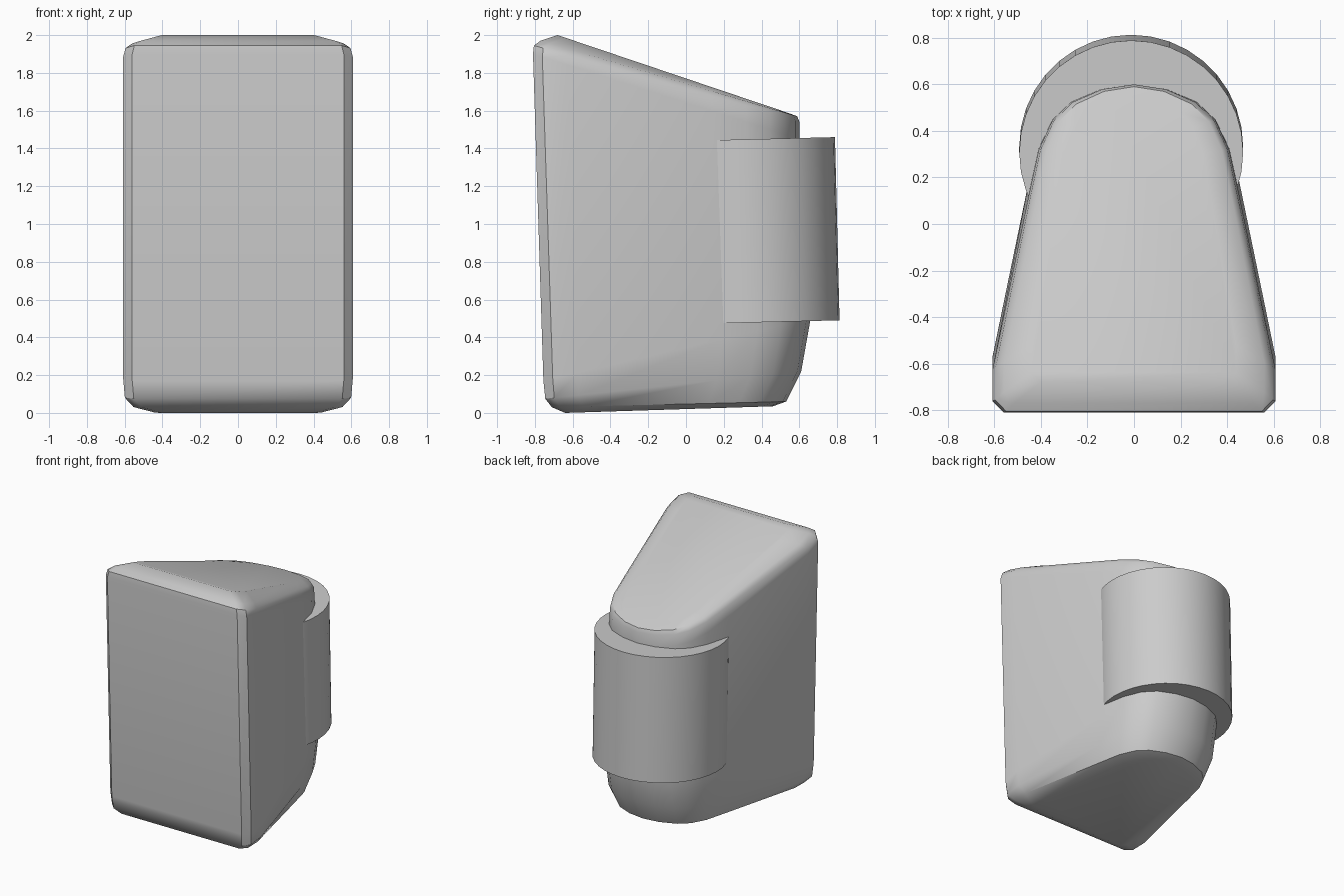
import bpy
import bmesh
import math

cube = bpy.data.objects.get("Cube")
if cube:
    bpy.data.objects.remove(cube, do_unlink=True)

grey = bpy.data.materials.new("plain_grey")
grey.use_nodes = True
colour = (0.6, 0.6, 0.6, 1)
grey.diffuse_color = colour
grey.node_tree.nodes["Principled BSDF"].inputs["Base Color"].default_value = colour


def finish(obj, angle):
    obj.data.materials.append(grey)
    bpy.ops.object.select_all(action="DESELECT")
    obj.select_set(True)
    bpy.context.view_layer.objects.active = obj
    bpy.ops.object.shade_smooth_by_angle(angle=math.radians(angle))


# Half of the body plan: half width, and depth from front (0) to back (1)
half = [(0.56, 0), (0.608, 0.035), (0.608, 0.13), (0.45, 0.67), (0.41, 0.8),
        (0.35, 0.89), (0.27, 0.945), (0.14, 0.985)]
plan = half + [(0, 1)] + [(-x, t) for x, t in reversed(half)]

# Body sections: front height, back height, width scale, front y, back y
sections = [
    (0.0, 0.035, 0.72, -0.64, 0.46),
    (0.03, 0.06, 0.91, -0.71, 0.53),
    (0.075, 0.22, 0.985, -0.745, 0.61),
    (0.17, 0.5, 1.0, -0.755, 0.66),
    (1.9, 1.45, 1.0, -0.81, 0.60),
    (1.945, 1.54, 0.98, -0.805, 0.60),
    (1.97, 1.57, 0.92, -0.77, 0.59),
    (2.0, 1.585, 0.72, -0.68, 0.55),
]

# Tapered wedge body lofted through the sections
bm = bmesh.new()
rings = []
for z0, z1, scale, y0, y1 in sections:
    rings.append([bm.verts.new((x * scale, y0 + (y1 - y0) * t, z0 + (z1 - z0) * t))
                  for x, t in plan])
count = len(plan)
for low, high in zip(rings, rings[1:]):
    for i in range(count):
        j = (i + 1) % count
        bm.faces.new((low[i], low[j], high[j], high[i]))
bm.faces.new(rings[0])
bm.faces.new(rings[-1])
bmesh.ops.recalc_face_normals(bm, faces=bm.faces)
mesh = bpy.data.meshes.new("wedge_body")
bm.to_mesh(mesh)
bm.free()
body = bpy.data.objects.new("wedge_body", mesh)
bpy.context.collection.objects.link(body)
finish(body, 40)

# Round collar wrapped around the back of the body
bpy.ops.mesh.primitive_cylinder_add(vertices=36, radius=0.481, depth=0.97,
                                    location=(-0.012, 0.32, 0.963),
                                    rotation=(0.025, 0, 0))
collar = bpy.context.object
collar.name = "back_collar"
finish(collar, 30)
